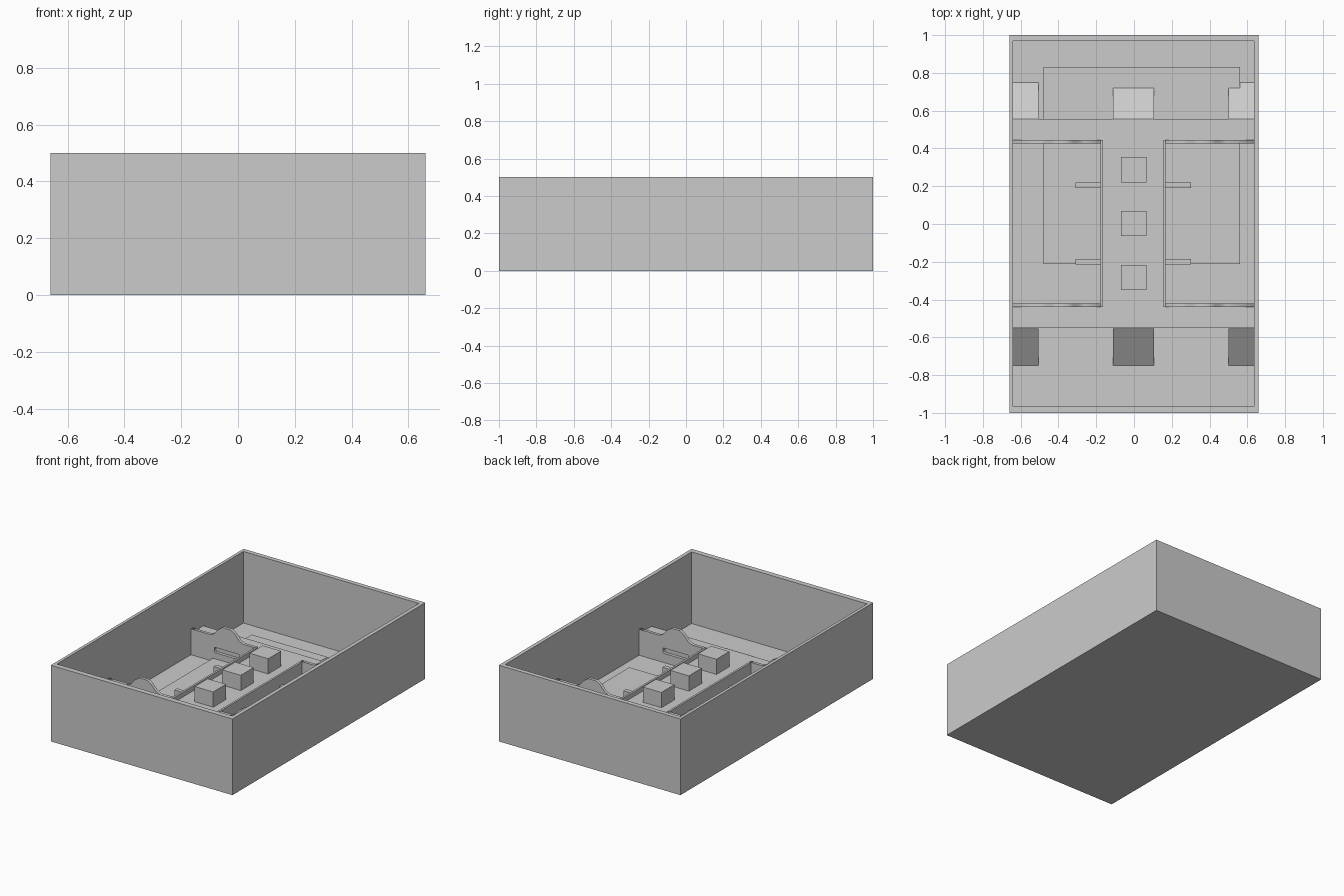
import bpy, bmesh
from math import radians, cos, pi

if "Cube" in bpy.data.objects:
    bpy.data.objects.remove(bpy.data.objects["Cube"])

CX = -0.005                 # interior symmetry axis
X0, X1 = -0.64, 0.635       # interior walls
FLOOR, DECK, RIM = 0.03, 0.17, 0.2


def new_object(name, bm):
    me = bpy.data.meshes.new(name)
    bm.to_mesh(me)
    bm.free()
    ob = bpy.data.objects.new(name, me)
    bpy.context.collection.objects.link(ob)
    return ob


def box_bm(x0, x1, y0, y1, z0, z1):
    bm = bmesh.new()
    bmesh.ops.create_cube(bm, size=1)
    for v in bm.verts:
        v.co = (x1 if v.co.x > 0 else x0, y1 if v.co.y > 0 else y0, z1 if v.co.z > 0 else z0)
    return bm


def box(name, *b):
    return new_object(name, box_bm(*b))


def prism(name, pts, x0, x1):
    """Extrude a (y, z) profile along x."""
    bm = bmesh.new()
    face = bm.faces.new([bm.verts.new((x0, y, z)) for y, z in pts])
    ext = bmesh.ops.extrude_face_region(bm, geom=[face])["geom"]
    for v in ext:
        if isinstance(v, bmesh.types.BMVert):
            v.co.x = x1
    bmesh.ops.recalc_face_normals(bm, faces=bm.faces)
    return new_object(name, bm)


def plate(name, outlines, y, thick):
    """Upright plate from (x, z) outlines; later outlines are holes."""
    cu = bpy.data.curves.new(name, 'CURVE')
    cu.dimensions, cu.fill_mode, cu.extrude = '2D', 'BOTH', thick / 2
    for pts in outlines:
        sp = cu.splines.new('POLY')
        sp.points.add(len(pts) - 1)
        for p, (x, z) in zip(sp.points, pts):
            p.co = (x, z, 0, 1)
        sp.use_cyclic_u = True
    ob = bpy.data.objects.new(name, cu)
    ob.location.y = y
    ob.rotation_euler.x = radians(90)
    bpy.context.collection.objects.link(ob)
    bpy.ops.object.select_all(action='DESELECT')
    bpy.context.view_layer.objects.active = ob
    ob.select_set(True)
    bpy.ops.object.convert(target='MESH')


# open tray
bm = box_bm(-0.66, 0.66, -1, 1, 0, 0.5)
top = max(bm.faces, key=lambda f: f.calc_center_median().z)
bmesh.ops.inset_region(bm, faces=[top], thickness=0.02)
for v in top.verts:
    v.co.x = X1 if v.co.x > 0 else X0
    v.co.y = 0.97 if v.co.y > 0 else -0.965
ext = bmesh.ops.extrude_face_region(bm, geom=[top])["geom"]
for v in ext:
    if isinstance(v, bmesh.types.BMVert):
        v.co.z = FLOOR
if top.is_valid:
    bm.faces.remove(top)
bmesh.ops.recalc_face_normals(bm, faces=bm.faces)
new_object("tray", bm)

# dark sheet lying just above the floor, facing down
bm = bmesh.new()
bm.faces.new([bm.verts.new((x, y, 0.05)) for x, y in
              ((-0.48, -0.212), (-0.48, 0.83), (0.56, 0.83), (0.56, -0.212))])
new_object("floor_sheet", bm)

# H-shaped deck as one solid
H = [(X0, -0.55), (X1, -0.55), (X1, -0.44), (CX + 0.16, -0.44), (CX + 0.16, 0.445), (X1, 0.445),
     (X1, 0.555), (X0, 0.555), (X0, 0.445), (CX - 0.16, 0.445), (CX - 0.16, -0.44), (X0, -0.44)]
bm = bmesh.new()
face = bm.faces.new([bm.verts.new((x, y, FLOOR)) for x, y in H])
for v in bmesh.ops.extrude_face_region(bm, geom=[face])["geom"]:
    if isinstance(v, bmesh.types.BMVert):
        v.co.z = DECK
bmesh.ops.recalc_face_normals(bm, faces=bm.faces)
new_object("deck", bm)

# three cubes along the spine
for i, y in enumerate((-0.283, 0.003, 0.288)):
    box(f"block_{i}", -0.07, 0.065, y - 0.067, y + 0.067, DECK, 0.27)

# sloped ramps off both ends of the deck
for end, s in (("front", -1), ("back", 1)):
    for i, (a, b) in enumerate(((X0, -0.505), (-0.11, 0.105), (0.5, X1))):
        prism(f"{end}_ramp_{i}", [(s * 0.552, FLOOR), (s * 0.748, FLOOR), (s * 0.552, DECK)], a, b)

# side bays: rail, humped end plates with slot, small fins
for side, s in (("left", -1), ("right", 1)):
    wall = X0 if s < 0 else X1
    xs = sorted((CX + s * 0.16, CX + s * 0.173))
    box(f"{side}_rail", *xs, -0.44, 0.445, FLOOR, RIM)
    hump = []
    for i in range(9):
        t = i / 8
        hump.append((CX + s * (0.255 + 0.24 * t), RIM + 0.07 * min(1, 0.7 * (1 - cos(2 * pi * t)))))
    outline = [(CX + s * 0.16, FLOOR), (CX + s * 0.16, RIM)] + hump + [(wall, RIM), (wall, FLOOR)]
    slot = [(CX + s * x, z) for x, z in ((0.285, 0.09), (0.465, 0.09), (0.465, 0.125), (0.285, 0.125))]
    for end, y in (("front", -0.43), ("back", 0.435)):
        plate(f"{side}_{end}_plate", [outline, slot], y, 0.02)
    fx = sorted((CX + s * 0.17, CX + s * 0.306))
    for end, y in (("front", -0.2), ("back", 0.205)):
        box(f"{side}_{end}_fin", *fx, y - 0.014, y + 0.014, FLOOR, 0.13)
